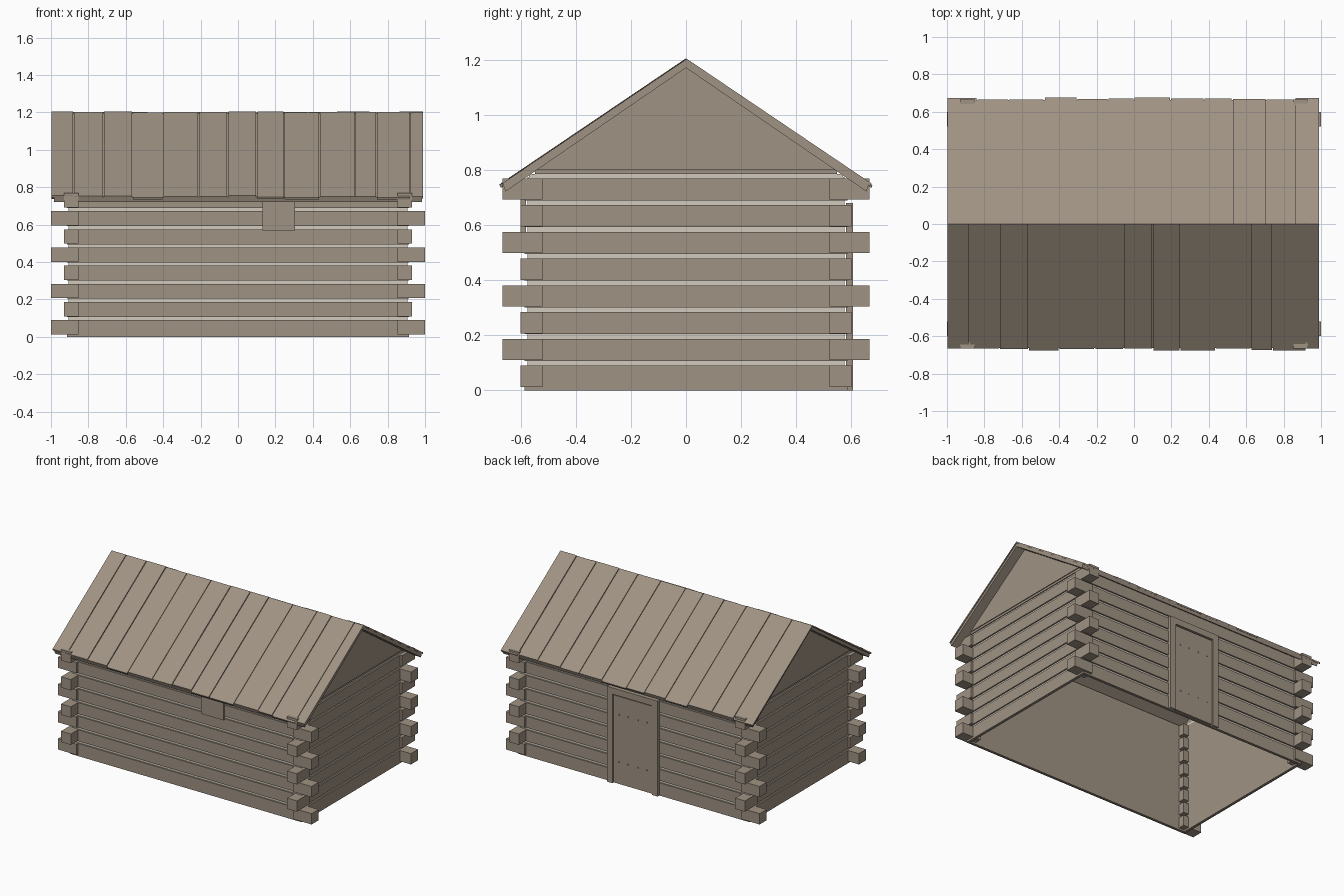
import bpy
import bmesh
import random

random.seed(4)
cube = bpy.data.objects.get("Cube")
if cube:
    bpy.data.objects.remove(cube, do_unlink=True)


def material(name, rgb):
    mat = bpy.data.materials.new(name)
    mat.use_nodes = True
    mat.diffuse_color = (*rgb, 1)
    mat.node_tree.nodes["Principled BSDF"].inputs["Base Color"].default_value = (*rgb, 1)
    return mat


WOOD = material("weathered_wood", (0.35, 0.29, 0.23))
CHINK = material("pale_chinking", (0.64, 0.59, 0.51))
RIDGE, SLOPE = 1.205, 0.675
LEVELS, PITCH = 8, 0.097


def prism(bm, profile, x0, x1):
    """Extrude a (y, z) profile along x."""
    rings = [[bm.verts.new((x, y, z)) for y, z in profile] for x in (x0, x1)]
    bm.faces.new(rings[0])
    bm.faces.new(rings[1][::-1])
    n = len(profile)
    for i in range(n):
        j = (i + 1) % n
        bm.faces.new((rings[0][i], rings[1][i], rings[1][j], rings[0][j]))


def box(bm, x0, x1, y0, y1, z0, z1):
    prism(bm, [(y0, z0), (y1, z0), (y1, z1), (y0, z1)], x0, x1)


def finish(name, bm, mat):
    bmesh.ops.recalc_face_normals(bm, faces=bm.faces)
    mesh = bpy.data.meshes.new(name)
    bm.to_mesh(mesh)
    bm.free()
    mesh.materials.append(mat)
    obj = bpy.data.objects.new(name, mesh)
    bpy.context.collection.objects.link(obj)
    return obj


def span(sign, a, b):
    return sorted((sign * a, sign * b))


def four_walls(name, mat, inset, thick, z0, z1):
    """Thin panels on all four sides, set in from the log faces."""
    bm = bmesh.new()
    x, y = 0.915 - inset, 0.585 - inset
    for s in (-1, 1):
        box(bm, -x, x, *span(s, y - thick, y), z0, z1)
        box(bm, *span(s, x - thick, x), -y + thick, y - thick, z0, z1)
    finish(name, bm, mat)


# Walls: lining, chinking and log courses
four_walls("wall_lining", WOOD, 0.015, 0.005, 0, 0.772)
four_walls("chinking", CHINK, 0.010, 0.005, 0.002, 0.774)
for i in range(LEVELS):
    base = i * PITCH
    four_walls(f"log_course_{i + 1}", WOOD, 0, 0.01, base + 0.01 if i else 0, base + 0.09)

# Notched log ends, alternating direction with each course
bm = bmesh.new()
for i in range(LEVELS):
    x1, y1 = (0.93, 0.665) if i % 2 else (1.0, 0.6)
    for sx in (-1, 1):
        for sy in (-1, 1):
            box(bm, *span(sx, 0.853, x1), *span(sy, 0.52, y1),
                i * PITCH + 0.013, i * PITCH + 0.09)
finish("log_ends", bm, WOOD)

# Gables with a pale joint beneath them
half = (RIDGE - 0.035 - 0.8) / SLOPE
for s, side in ((1, "left"), (-1, "right")):
    bm = bmesh.new()
    prism(bm, [(-half, 0.8), (half, 0.8), (0, RIDGE - 0.035)], *span(s, 0.895, 0.918))
    box(bm, *span(s, 0.895, 0.912), -half, half, 0.785, 0.8)
    finish(f"{side}_gable", bm, WOOD)
    bm = bmesh.new()
    box(bm, *span(s, 0.895, 0.905), -0.57, 0.57, 0.768, 0.785)
    finish(f"{side}_gable_joint", bm, CHINK)


def roof_strip(bm, side, top, depth, length, x0, x1):
    low = top - SLOPE * length
    prism(bm, [(0, top), (side * length, low),
               (side * (length - depth * 0.4), low - depth), (0, top - depth)], x0, x1)


# Roof deck and uneven boards
front_cuts = [-1, -.88, -.72, -.565, -.4, -.21, -.055, .1, .245, .435, .625, .74, .92, .993]
back_cuts = [-1, -.84, -.67, -.48, -.305, -.14, 0, .195, .375, .525, .705, .86, .993]
for side, name, cuts in ((-1, "front", front_cuts), (1, "back", back_cuts)):
    bm = bmesh.new()
    roof_strip(bm, side, RIDGE - 0.01, 0.025, 0.664, -0.985, 0.985)
    finish(f"{name}_roof_deck", bm, WOOD)
    bm = bmesh.new()
    for a, b in zip(cuts, cuts[1:]):
        roof_strip(bm, side, RIDGE - random.uniform(0, 0.005), 0.01,
                   random.uniform(0.664, 0.678), a + 0.003, b - 0.003)
    finish(f"{name}_roof_boards", bm, WOOD)

# Front shutter
bm = bmesh.new()
box(bm, 0.13, 0.305, -0.6, -0.58, 0.57, 0.745)
finish("front_shutter", bm, WOOD)

# Back door: frame, recessed leaf and nails
bm = bmesh.new()
for s in (-1, 1):
    box(bm, *span(s, 0.157, 0.2), 0.58, 0.605, 0, 0.68)
box(bm, -0.157, 0.157, 0.58, 0.605, 0.635, 0.68)
finish("door_frame", bm, WOOD)

bm = bmesh.new()
box(bm, -0.152, 0.152, 0.58, 0.598, 0.005, 0.628)
finish("door_leaf", bm, WOOD)

bm = bmesh.new()
for z in (0.16, 0.5):
    for x in (-0.11, -0.04, 0.04, 0.11):
        box(bm, x - 0.004, x + 0.004, 0.597, 0.601, z - 0.004, z + 0.004)
finish("door_nails", bm, WOOD)
